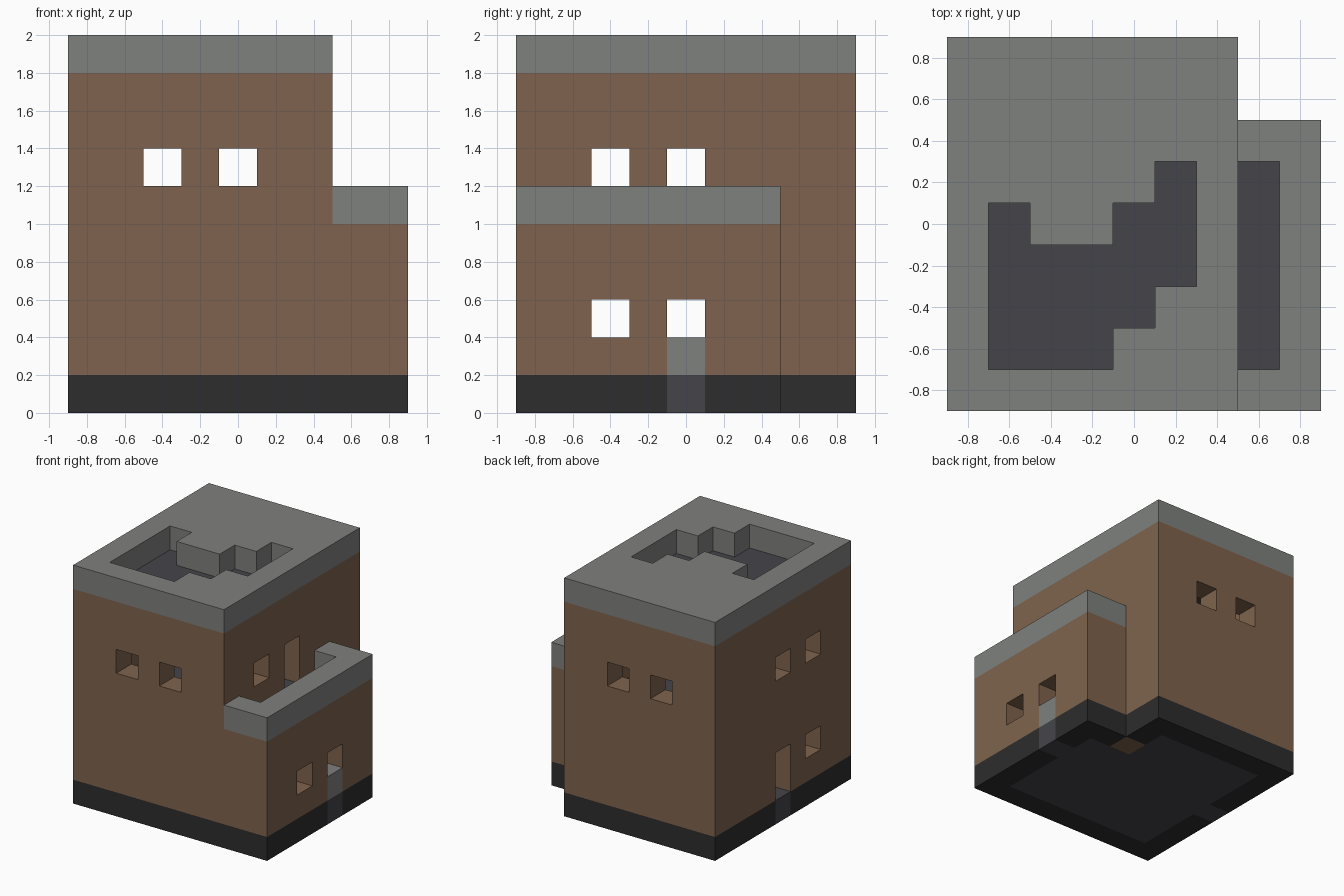
import bpy
import bmesh
from mathutils import Vector

CELL = 0.2
ORIGIN = Vector((-0.9, -0.9, 0.0))

cube = bpy.data.objects.get("Cube")
if cube:
    bpy.data.objects.remove(cube, do_unlink=True)


def material(name, rgb):
    mat = bpy.data.materials.new(name)
    mat.use_nodes = True
    color = (*rgb, 1.0)
    mat.diffuse_color = color
    mat.node_tree.nodes["Principled BSDF"].inputs["Base Color"].default_value = color
    return mat


brown = material("brown_brick", (0.212, 0.124, 0.074))
grey = material("grey_stone", (0.212, 0.22, 0.209))
black = material("black_stone", (0.026, 0.026, 0.026))
slate = material("slate_floor", (0.06, 0.058, 0.068))


def box(i, j, k):
    """Set of grid cells spanning half-open ranges along x, y and z."""
    return {(a, b, c) for a in range(*i) for b in range(*j) for c in range(*k)}


def build(name, cells, mat):
    """Skin a set of cells with its exposed faces only."""
    bm = bmesh.new()
    for cell in cells:
        for axis in range(3):
            for side in (0, 1):
                near = list(cell)
                near[axis] += 2 * side - 1
                if tuple(near) in cells:
                    continue
                u, v = (axis + 1) % 3, (axis + 2) % 3
                corners = []
                for du, dv in ((0, 0), (1, 0), (1, 1), (0, 1)):
                    p = Vector(cell)
                    p[axis] += side
                    p[u] += du
                    p[v] += dv
                    corners.append(bm.verts.new(ORIGIN + p * CELL))
                bm.faces.new(corners if side else corners[::-1])
    bmesh.ops.remove_doubles(bm, verts=bm.verts, dist=0.001)
    mesh = bpy.data.meshes.new(name)
    bm.to_mesh(mesh)
    bm.free()
    mesh.materials.append(mat)
    obj = bpy.data.objects.new(name, mesh)
    bpy.context.collection.objects.link(obj)
    return obj


def tower(z):
    return box((0, 7), (0, 9), z)


def tower_room(z):
    return box((1, 6), (1, 8), z)


def annex(z):
    return box((7, 9), (0, 7), z)


def ground_room(z):
    return tower_room(z) | box((6, 8), (1, 6), z)


# Ground level: floor reaches into both doorways, plinth runs around it
post = {(6, 6, 0)}
floor = ground_room((0, 1)) | {(0, 4, 0), (8, 4, 0)}
build("ground_floor", floor, slate)
build("plinth", (tower((0, 1)) | annex((0, 1))) - floor - post, black)

# Lower walls with a door and a window on each side
lower = (tower((1, 5)) | annex((1, 5))) - ground_room((1, 5))
for i in (0, 8):
    lower -= {(i, 4, 1), (i, 4, 2), (i, 2, 2)}
build("lower_walls", lower | post, brown)
build("door_step", {(8, 4, 1)}, grey)

# Upper floor, continuing out onto the balcony
build("upper_floor", ground_room((4, 5)), slate)

# Upper walls with paired windows and a balcony door
upper = tower((5, 9)) - tower_room((5, 9))
for n in (2, 4):
    upper -= {(n, 0, 6), (n, 8, 6), (0, n, 6), (6, n, 6)}
upper -= {(6, 4, 5)}
build("upper_walls", upper, brown)

# Balcony parapet
build("balcony_parapet", annex((5, 6)) - box((7, 8), (1, 6), (5, 6)), grey)

# Roof slab under a stone cap with a stepped opening
build("roof_slab", tower_room((8, 9)), slate)
opening = set()
for i, rows in ((1, (1, 5)), (2, (1, 4)), (3, (1, 4)), (4, (2, 5)), (5, (3, 6))):
    opening |= box((i, i + 1), rows, (9, 10))
build("roof_cap", tower((9, 10)) - opening, grey)
